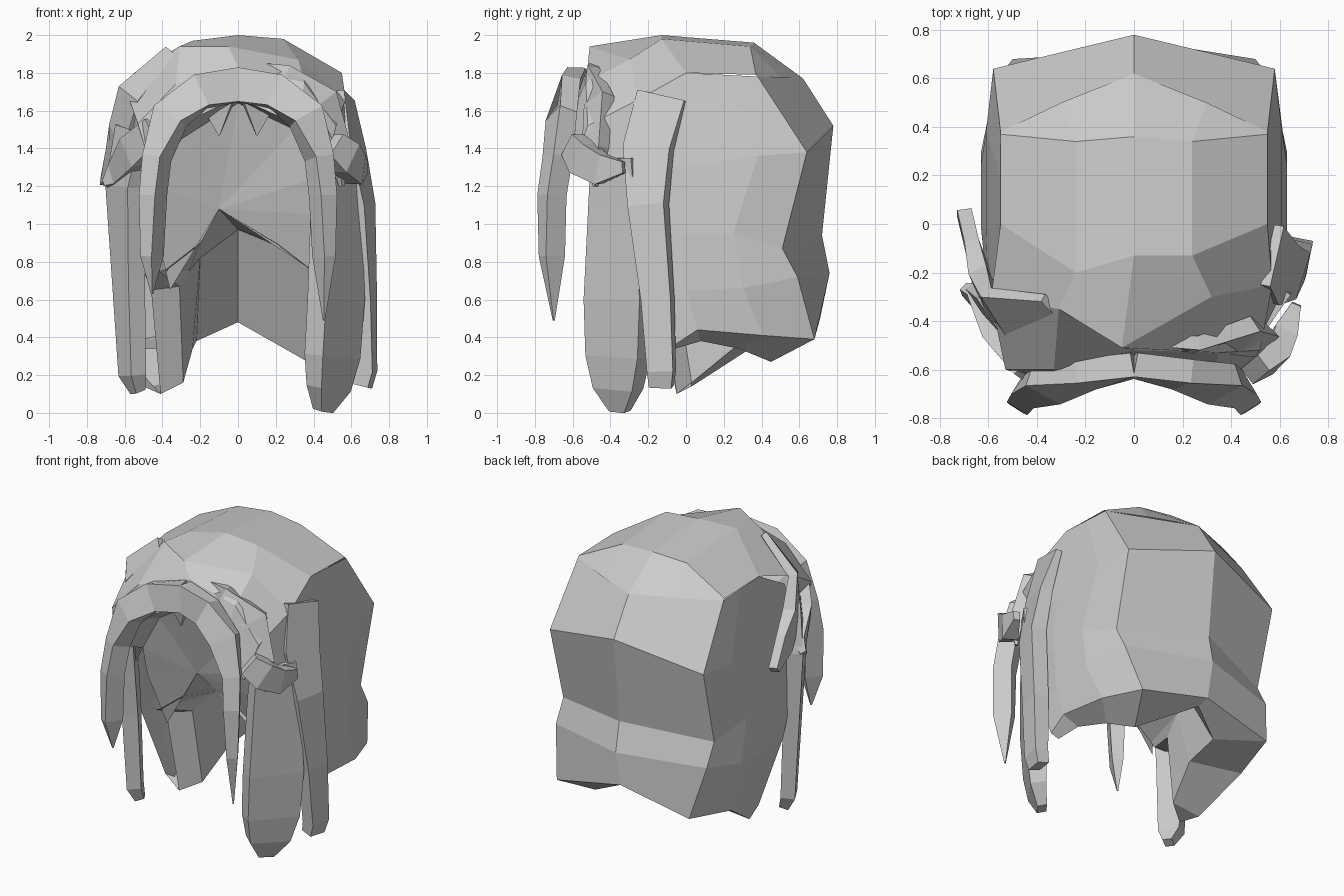
import bpy
from mathutils import Vector


def make(name, verts, faces):
    me = bpy.data.meshes.new(name)
    me.from_pydata(verts, [], faces)
    me.validate()
    ob = bpy.data.objects.new(name, me)
    bpy.context.collection.objects.link(ob)
    return ob


def grid(name, rows):
    n = len(rows[0])
    verts = [p for r in rows for p in r]
    faces = [(i * n + j, i * n + j + 1, (i + 1) * n + j + 1, (i + 1) * n + j)
             for i in range(len(rows) - 1) for j in range(n - 1)]
    return make(name, verts, faces)


def lock(name, pts):
    """Four-sided tapering hair lock; each point is x, y, z, half width, half depth."""
    P = [Vector(p[:3]) for p in pts]
    verts, faces = [], []
    for i, p in enumerate(P):
        w, d = pts[i][3:]
        t = (P[min(i + 1, len(P) - 1)] - P[max(i - 1, 0)]).normalized()
        side = t.cross(Vector((p.x, p.y, 0))).normalized()
        out = side.cross(t)
        verts += [p + side * a * w + out * b * d
                  for a, b in ((-1, -1), (1, -1), (1, 1), (-1, 1))]
    for i in range(len(P) - 1):
        for k in range(4):
            m = (k + 1) % 4
            faces.append((i*4 + k, i*4 + m, i*4 + 4 + m, i*4 + 4 + k))
    e = len(verts) - 4
    faces += [(3, 2, 1, 0), (e, e + 1, e + 2, e + 3)]
    return make(name, verts, faces)


# back and sides: half rows from centre back to front edge, mirrored
half = [
    [(0, .62, 1.77), (.55, .38, 1.78), (.55, .2, 1.79), (.55, 0, 1.8), (.57, -.25, 1.66)],
    [(0, .78, 1.52), (.58, .64, 1.38), (.61, .38, 1.36), (.61, -.02, 1.3), (.6, -.32, 1.3)],
    [(0, .72, .94), (.57, .51, .87), (.63, .25, .95), (.63, -.02, .95), (.6, -.3, .95)],
    [(0, .76, .74), (.57, .59, .72), (.63, .3, .66), (.63, 0, .65), (.61, -.18, .65)],
    [(0, .71, .5), (.5, .68, .39), (.6, .41, .41), (.62, .06, .44), (.62, -.06, .36)],
    [(0, .62, .48), (.37, .45, .27), (.46, .28, .34), (.52, .08, .38), (.56, -.06, .34)],
    [(0, .3, .97), (.36, .25, .82), (.45, .1, .75), (.5, 0, .7), (.54, -.12, .65)],
    [(-.1, -.3, 1.08), (.2, -.3, .9), (.38, -.3, .76), (.42, -.3, .75), (.5, -.3, .75)],
]
left = [[(-x, y, z) for x, y, z in r[:0:-1]] for r in half]
# the left side hangs lower, down to a point (front edge, front, middle, corner)
left[4] = [(-.5, -.07, .2), (-.5, .03, .14), (-.58, .34, .34), (-.5, .68, .39)]
left[5] = [(-.41, -.05, .1), (-.29, .03, .16), (-.24, .25, .34), (-.22, .5, .38)]
left[6] = [(-.46, -.12, .65), (-.31, -.05, .67), (-.26, .1, .75), (-.2, .25, .82)]
grid("back_hair", [a + b for a, b in zip(left, half)])

# crown sweeping forward to the hairline, last row tucks under
crown = [
    [(-.55, .38, 1.78), (-.3, .5, 1.775), (0, .62, 1.77), (.3, .5, 1.775), (.55, .38, 1.78)],
    [(-.55, .37, 1.79), (-.24, .34, 1.94), (0, .36, 1.96), (.24, .34, 1.94), (.55, .37, 1.79)],
    [(-.55, 0, 1.8), (-.24, -.2, 1.97), (0, -.13, 2), (.24, -.13, 1.98), (.55, 0, 1.8)],
    [(-.59, -.31, 1.7), (-.31, -.35, 1.94), (-.05, -.51, 1.94), (.32, -.3, 1.87), (.57, -.25, 1.66)],
    [(-.53, -.6, 1.53), (-.33, -.6, 1.74), (0, -.52, 1.83), (.35, -.53, 1.75), (.52, -.52, 1.52)],
    [(-.46, -.62, 1.3), (-.32, -.64, 1.52), (0, -.57, 1.67), (.32, -.64, 1.52), (.46, -.6, 1.3)],
    [(-.44, -.4, 1.2), (-.3, -.42, 1.45), (0, -.44, 1.64), (.3, -.42, 1.5), (.43, -.4, 1.25)],
]
grid("crown", crown)

# walls joining the crown's side edges to the side hair
for tag, k, c in (("left", 0, 0), ("right", 4, 8)):
    side = [(left[r] + half[r])[c] for r in (1, 2)]
    make("temple_wall_" + tag, [crown[r][k] for r in (3, 4, 5, 6)] + side,
         [(0, 1, 2, 4), (2, 3, 5, 4)])

# faceted fan closing the face opening
rim = [(-.36, -.25, .65), (-.44, -.35, 1.0)] + crown[-1] + [(.43, -.35, 1.05), (.4, -.25, .75)]
make("inner_fan", [(-.1, -.3, 1.08)] + rim,
     [(0, i, i + 1) for i in range(1, len(rim))])

# fringe bands falling into long front strands, and small hairline points
for s, tag, tip in ((-1, "left", .63), (1, "right", .49)):
    lock("fringe_" + tag, [
        (s * -.01, -.58, 1.74, .09, .05), (s * .2, -.62, 1.7, .09, .05),
        (s * .36, -.66, 1.57, .09, .05), (s * .43, -.68, 1.35, .055, .06),
        (s * .45, -.71, 1.15, .05, .06), (s * .455, -.71, .83, .035, .06),
        (s * .455, -.7, tip, .004, .004)])
    lock("hairline_point_" + tag, [
        (s * .11, -.48, 1.65, .09, .03), (s * .1, -.47, 1.47, .004, .004)])

# raised flick on the right brow
lock("brow_flick_right", [(.03, -.48, 1.84, .02, .02), (.25, -.5, 1.79, .05, .03),
                          (.45, -.46, 1.65, .08, .04), (.53, -.48, 1.4, .06, .04),
                          (.55, -.48, 1.2, .01, .01)])

# tucked-back locks over the temples
lock("temple_lock_right", [(.5, -.6, 1.42, .07, .04), (.57, -.55, 1.35, .09, .05),
                           (.62, -.45, 1.29, .08, .05), (.67, -.33, 1.3, .03, .02)])
lock("temple_lock_left", [(-.35, -.33, 1.91, .04, .02), (-.56, -.36, 1.68, .1, .03),
                          (-.61, -.27, 1.46, .11, .04), (-.66, -.12, 1.33, .09, .03),
                          (-.7, .05, 1.22, .02, .03)])
lock("cheek_lock_left", [(-.44, -.62, 1.5, .07, .03), (-.56, -.48, 1.38, .09, .04),
                         (-.64, -.3, 1.26, .06, .04), (-.7, -.27, 1.21, .02, .02)])

# long hanging locks, right side
lock("front_panel_right", [(.53, -.37, 1.35, .13, .05), (.52, -.36, 1.1, .15, .06),
                           (.52, -.36, .6, .18, .06), (.5, -.36, .3, .17, .06),
                           (.48, -.36, .13, .13, .05), (.45, -.35, .01, .05, .03)])
lock("side_strand_right", [(.57, -.13, 1.68, .13, .02), (.6, -.2, 1.4, .13, .04),
                           (.65, -.2, 1.1, .1, .05), (.67, -.15, .6, .08, .05),
                           (.68, -.13, .22, .07, .045), (.66, -.13, .14, .06, .04)])

# long hanging lock, left side
lock("front_strand_left", [(-.55, -.38, 1.5, .12, .04), (-.6, -.34, 1.2, .12, .05),
                           (-.58, -.32, .7, .09, .05), (-.56, -.31, .2, .07, .045),
                           (-.53, -.3, .11, .03, .03)])
